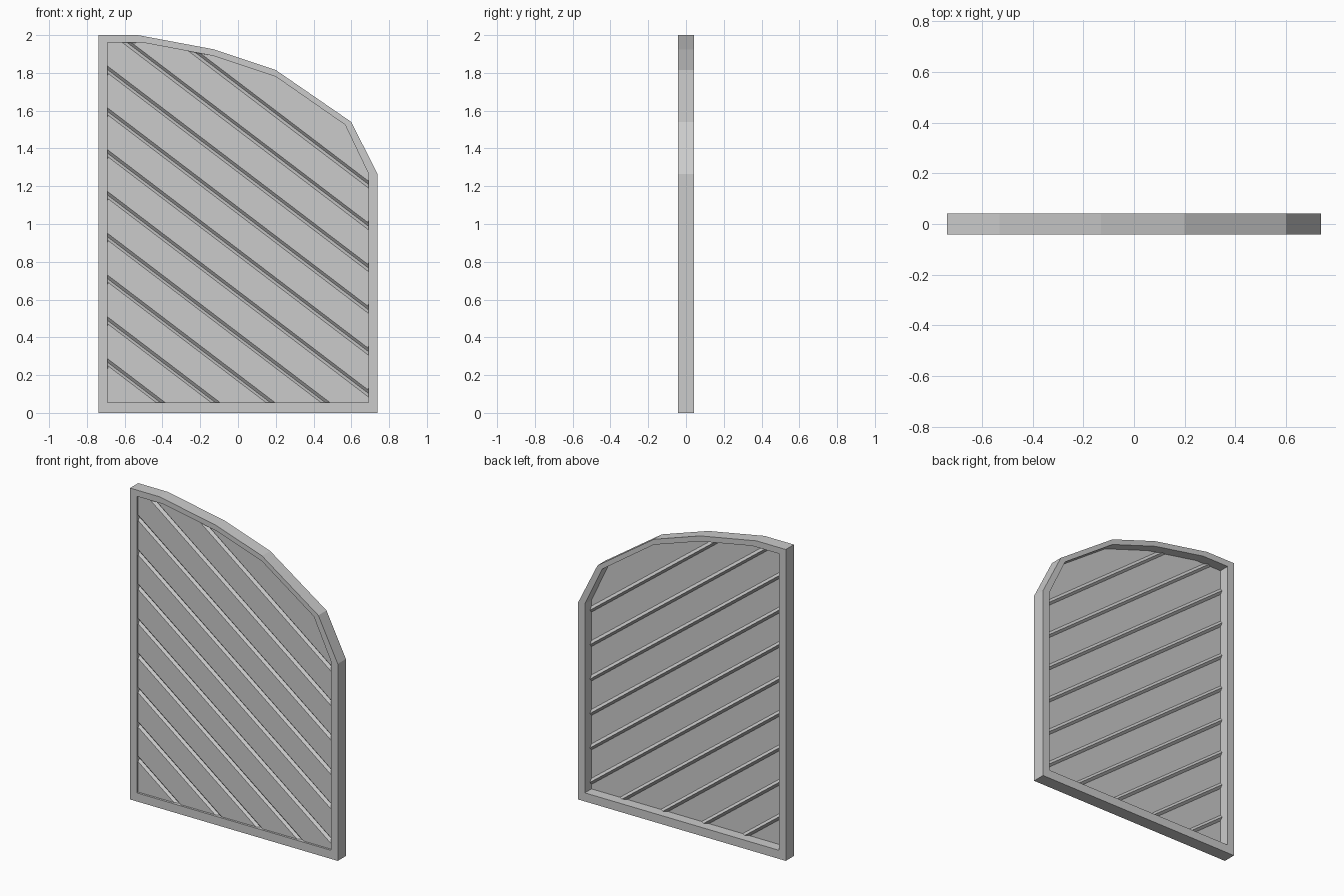
import bpy, bmesh
from mathutils import Vector

if "Cube" in bpy.data.objects:
    bpy.data.objects.remove(bpy.data.objects["Cube"])

DEPTH = 0.0415          # half thickness of the frame
PANEL_Y = -0.027        # panel sits close to the front
SLOPE = -0.761          # fall of the diagonal grooves

outer = [(-0.738, 0), (0.738, 0), (0.738, 1.265), (0.6, 1.54),
         (0.2, 1.815), (-0.13, 1.925), (-0.53, 2.0), (-0.738, 2.0)]
inner = [(-0.69, 0.055), (0.69, 0.055), (0.69, 1.268), (0.567, 1.525),
         (0.2, 1.78), (-0.13, 1.89), (-0.5, 1.96), (-0.69, 1.96)]


def finish(bm, name):
    mesh = bpy.data.meshes.new(name)
    bmesh.ops.recalc_face_normals(bm, faces=bm.faces)
    bm.to_mesh(mesh)
    bm.free()
    obj = bpy.data.objects.new(name, mesh)
    bpy.context.collection.objects.link(obj)
    return obj


# Frame: rectangular section swept around the outline
bm = bmesh.new()
rings = [[bm.verts.new((x, y, z)) for x, z in loop]
         for loop, y in ((outer, -DEPTH), (outer, DEPTH), (inner, DEPTH), (inner, -DEPTH))]
n = len(outer)
for r in range(4):
    a, b = rings[r], rings[(r + 1) % 4]
    for i in range(n):
        j = (i + 1) % n
        bm.faces.new((a[i], a[j], b[j], b[i]))
finish(bm, "gate_frame")

# Panel: flat sheet cut along diagonals, with the middle cuts pressed back into V grooves
bm = bmesh.new()
bm.faces.new([bm.verts.new((x, PANEL_Y, z)) for x, z in inner])
normal = Vector((-SLOPE, 0, 1)).normalized()
for k in range(10):
    centre = Vector((-0.69, PANEL_Y, 0.268 + 0.2213 * k))
    for offset in (-0.015, 0.015, 0):
        bmesh.ops.bisect_plane(bm, geom=bm.verts[:] + bm.edges[:] + bm.faces[:],
                               plane_co=centre + normal * offset, plane_no=normal)
    for v in bm.verts:
        if abs((v.co - centre).dot(normal)) < 1e-4:
            v.co.y += 0.015
panel = finish(bm, "grooved_panel")
solid = panel.modifiers.new("thickness", 'SOLIDIFY')
solid.thickness = 0.003
solid.offset = 0
